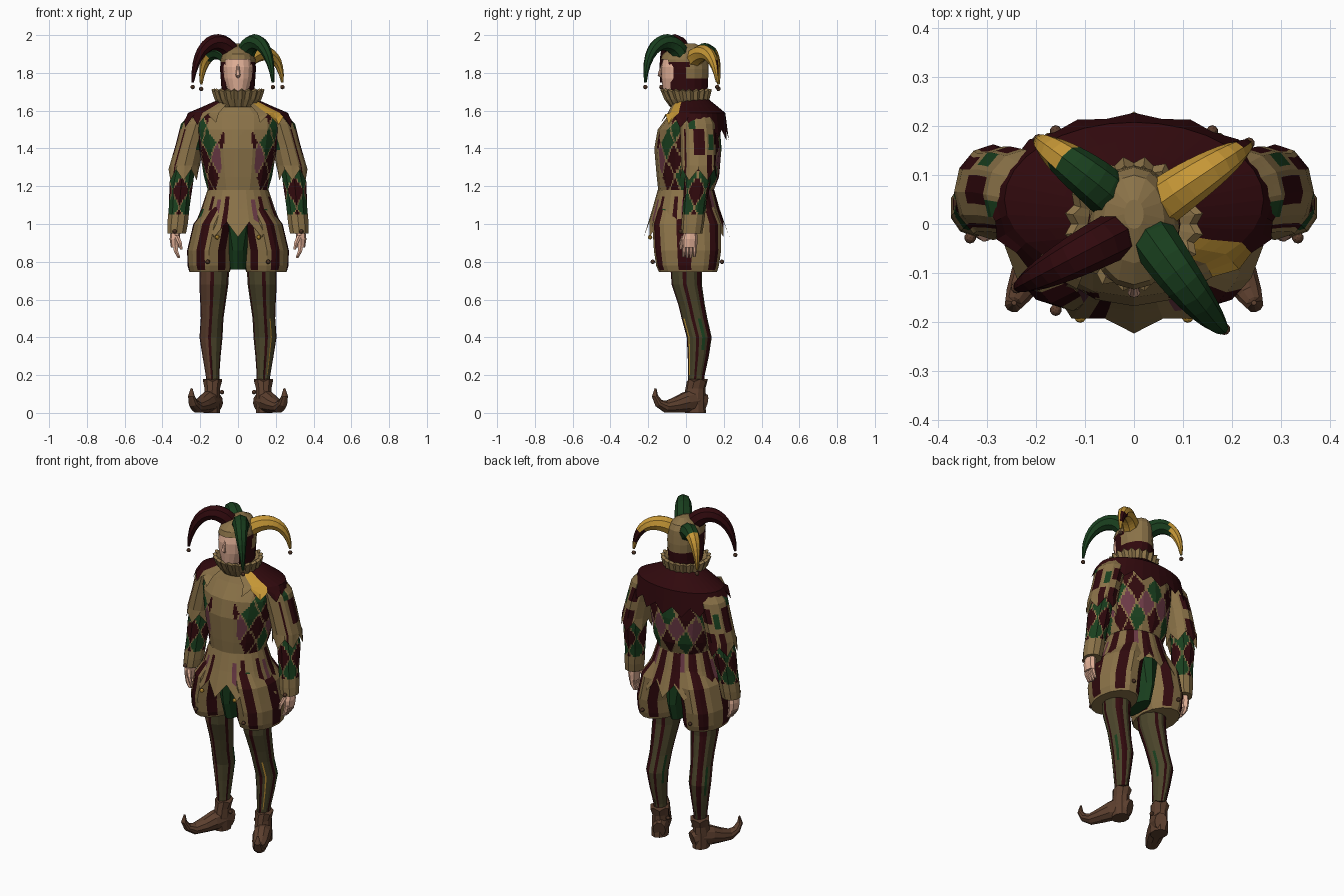
import bpy, bmesh, math
from mathutils import Vector

if "Cube" in bpy.data.objects:
    bpy.data.objects.remove(bpy.data.objects["Cube"])


def linear(h):
    out = []
    for s in (16, 8, 0):
        c = ((h >> s) & 255) / 255
        out.append(c / 12.92 if c <= 0.04045 else ((c + 0.055) / 1.055) ** 2.4)
    return (*out, 1)


COLOURS = {"tan": 0x8A7248, "dark_red": 0x30090D, "green": 0x193F1E, "gold": 0xC69736,
           "skin": 0xE2B097, "mauve": 0x6B3A46, "brown": 0x5C3F2E, "olive": 0x4A442A}
NAMES = list(COLOURS)
for key, value in COLOURS.items():
    bpy.data.materials.new(key).diffuse_color = linear(value)


def finish(name, bm):
    bmesh.ops.recalc_face_normals(bm, faces=bm.faces)
    me = bpy.data.meshes.new(name)
    bm.to_mesh(me)
    bm.free()
    for n in NAMES:
        me.materials.append(bpy.data.materials[n])
    ob = bpy.data.objects.new(name, me)
    bpy.context.collection.objects.link(ob)
    return ob


def skin_rows(name, rows, mat, rule=None, caps=True):
    """Join closed rows of points; rule(angle from front, centre) names the colour or None."""
    bm = bmesh.new()
    vs = [[bm.verts.new(p) for p in row] for row in rows]
    n = len(rows[0])
    for a, b in zip(vs, vs[1:]):
        for j in range(n):
            k = (j + 1) % n
            quad = (a[j], a[k], b[k], b[j])
            c = sum((v.co for v in quad), Vector()) / 4
            th = ((j + 0.5) / n * 360 + 180) % 360 - 180
            m = rule(th, c) if rule else mat
            if m:
                bm.faces.new(quad).material_index = NAMES.index(m)
    if caps:
        for row in (vs[0], vs[-1]):
            bm.faces.new(row).material_index = NAMES.index(mat)
    return finish(name, bm)


def loft(name, rings, n, mat, rule=None, su=1, sv=1, warp=None, caps=True, sx=1):
    """Horizontal elliptical rings (x, y, z, rx, ry), facets split su by sv for patterns."""
    base = []
    for r, (x, y, z, rx, ry) in enumerate(rings):
        row = []
        for i in range(n):
            th = 2 * math.pi * i / n
            s, dz = warp(r, i, th) if warp else (1, 0)
            row.append(Vector((sx * (x + s * rx * math.sin(th)), y - s * ry * math.cos(th), z + dz)))
        base.append([row[i].lerp(row[(i + 1) % n], k / su) for i in range(n) for k in range(su)])
    rows = []
    for a, b in zip(base, base[1:]):
        rows += [[p.lerp(q, k / sv) for p, q in zip(a, b)] for k in range(sv)]
    return skin_rows(name, rows + [base[-1]], mat, rule, caps)


def tube(name, pts, radii, side, n, mat, rule=None):
    """Sweep ellipses along a curve lying square to the side vector."""
    pts = [Vector(p) for p in pts]
    side = Vector(side).normalized()
    rows = []
    for i, p in enumerate(pts):
        t = (pts[min(i + 1, len(pts) - 1)] - pts[max(i - 1, 0)]).normalized()
        up = side.cross(t).normalized()
        a, b = radii[i]
        row = [p + side * a * math.cos(2 * math.pi * k / n) + up * b * math.sin(2 * math.pi * k / n)
               for k in range(n)]
        for q in row:
            q.z = max(q.z, 0)
        rows.append(row)
    return skin_rows(name, rows, mat, rule)


def ball(name, pos, r, mat):
    bm = bmesh.new()
    bmesh.ops.create_icosphere(bm, subdivisions=2, radius=r)
    for v in bm.verts:
        v.co += Vector(pos)
    for f in bm.faces:
        f.material_index = NAMES.index(mat)
    return finish(name, bm)


def diamond(th, z, width, height, z0):
    """Return the row, column and closeness to the edge of a diamond lattice."""
    a, b = th / width + (z - z0) / height + .5, th / width - (z - z0) / height + .5
    i, j = math.floor(a), math.floor(b)
    return i - j, (i + j) // 2, max(abs(a - i - 0.5), abs(b - j - 0.5))


# --- jacket body with diamonds and a plain front panel
def motley(th, c):
    if abs(c.x) < (.075 if c.z > 1.4 else .09) and c.y < 0 or c.z > 1.62:
        return "tan"
    row, col, edge = diamond(abs(th), c.z, 32.7, 0.18, 1.34)
    odd, front = col % 2, abs(th) < 95
    if edge > 0.45:
        return "tan"
    if row == 0:
        return "dark_red" if front and not odd else "mauve"
    if abs(row) == 1:
        return "green" if odd == (row > 0) else "dark_red"
    if abs(row) == 2:
        return "tan" if odd else "green" if front and row > 0 else "dark_red"
    return "dark_red" if odd else "tan"


loft("jacket_body", [(0, 0, 1.10, .165, .15), (0, 0, 1.18, .160, .147), (0, .01, 1.25, .18, .165),
                     (0, .01, 1.40, .205, .178), (0, .015, 1.50, .22, .165), (0, .04, 1.58, .22, .13),
                     (0, .03, 1.63, .13, .09), (0, .02, 1.66, .08, .07)], 16, "tan", motley, 8, 8)


# --- flared jacket skirt with a pointed hem
def skirt_rule(th, c):
    k = int((th + 180) // 7.5)
    if abs(th) < 16:
        return "tan"
    if abs(th) > 100:
        return "dark_red" if k % 4 in (1, 2) and (c.z > 1.0 or k % 4 == 1) else \
            "mauve" if k % 8 == 3 and c.z > 1.08 else "tan"
    if k % 4 == 1 and c.z < 1.14:
        return "dark_red"
    if k % 8 == 3 and 1.02 < c.z < 1.13:
        return "mauve"
    if k % 8 == 6 and .98 < c.z < 1.08:
        return "green"
    return "olive" if k % 8 == 7 and c.z < 1.03 else "tan"


loft("jacket_skirt", [(0, 0, 1.18, .162, .150), (0, 0, 1.08, .195, .178), (0, .003, .98, .238, .212)],
     24, "tan", skirt_rule, 2, 6, caps=False,
     warp=lambda r, i, th: ((1.07, -.05) if i % 2 == 0 else (.96, .03)) if r == 2 else (1, 0))


# --- shoulder cape, open at the front, with a gold flap
def cape_rule(th, c):
    if abs(th) < 24:
        return None
    if 30 < th < 58:
        return "gold"
    return "dark_red" if abs(th) > 50 else "tan"


def cape_warp(r, i, th):
    if r < 3:
        return 1, 0
    return (1.03, .05 * math.cos(th) - .02) if i % 2 == 0 else (.98, .05 * math.cos(th) + .03)


loft("shoulder_cape", [(0, .03, 1.66, .10, .09), (0, .04, 1.62, .19, .13), (0, .05, 1.588, .265, .158),
                       (0, .04, 1.51, .295, .182)], 32, "dark_red", cape_rule, 1, 2, cape_warp, False)

# --- pleated neck ruff
loft("neck_ruff", [(0, .01, 1.62, .095, .095), (0, .005, 1.66, .12, .115), (0, 0, 1.70, .136, .132),
                   (0, 0, 1.705, .12, .115), (0, 0, 1.68, .07, .07)], 40, "tan",
     warp=lambda r, i, th: (1 + (.05 if i % 2 else -.05) * (0 < r < 4), .012 * (i % 2) * (r in (2, 3))))

# --- head and face
loft("neck", [(0, .01, 1.60, .06, .06), (0, -.01, 1.74, .055, .06)], 12, "skin")
loft("face", [(0, -.065, 1.685, .035, .045), (0, -.058, 1.71, .056, .064), (0, -.052, 1.77, .076, .078),
              (0, -.05, 1.83, .081, .082), (0, -.045, 1.88, .074, .075), (0, -.04, 1.90, .05, .05)], 16, "skin")
tube("nose", [(0, -.124, 1.845), (0, -.137, 1.805), (0, -.141, 1.790), (0, -.125, 1.775)],
     [(.007, .005), (.010, .009), (.013, .010), (.008, .005)], (1, 0, 0), 8, "skin")


# --- hood
def hood_rule(th, c):
    if abs(th) < 46 and c.z < 1.865:
        return None
    return "dark_red" if c.z < 1.77 or c.z < 1.86 and c.y < .01 else "tan"


loft("hood", [(0, .01, 1.64, .085, .10), (0, 0, 1.72, .088, .115), (0, 0, 1.82, .095, .12),
              (0, -.008, 1.87, .092, .126), (0, -.004, 1.90, .084, .12), (0, .01, 1.93, .062, .09),
              (0, .02, 1.955, .02, .03)], 16, "tan", hood_rule, 2, 4)


# --- drooping hood horns, each with a bell
def horn(name, p, top, tip, split, patch=None):
    p = [Vector(q) for q in p]
    ts = [k / 12 for k in range(13)]
    pts = [p[0] * (1 - t) ** 3 + p[1] * 3 * t * (1 - t) ** 2 + p[2] * 3 * t * t * (1 - t) + p[3] * t ** 3
           for t in ts]
    d = p[3] - p[0]
    full = (pts[-1].xy - pts[0].xy).length

    def rule(th, c):
        along = (c.xy - pts[0].xy).length / full
        if patch and along > .78 and abs(th) < 70 and 1.79 < c.z < 1.87:
            return patch
        return tip if along > split else top
    radii = [(.042 * (1 - t * t) + .007,) * 2 for t in ts]
    tube(name, pts, radii, (-d.y, d.x, 0), 8, top, rule)
    ball(name + "_bell", p[3] - Vector((0, 0, .025)), .012, "brown")


horn("front_left_horn", [(-.03, -.02, 1.90), (-.09, -.05, 2.01), (-.22, -.12, 1.98), (-.24, -.13, 1.75)],
     "dark_red", "dark_red", 2)
horn("front_right_horn", [(.04, -.03, 1.90), (.07, -.08, 2.01), (.17, -.215, 1.98), (.185, -.215, 1.75)],
     "green", "green", 2)
horn("back_right_horn", [(.04, .03, 1.86), (.10, .08, 1.93), (.22, .15, 1.94), (.235, .165, 1.75)],
     "gold", "gold", 2, "dark_red")
horn("back_left_horn", [(-.04, .05, 1.87), (-.09, .10, 1.95), (-.19, .165, 1.93), (-.195, .172, 1.74)],
     "green", "gold", .72)


# --- colour rules for the limbs, angles counted outwards from the front
def sleeve_rule(th, c):
    if 75 < th < 115 and 1.37 < c.z < 1.49:
        return "dark_red"
    if 60 < th < 85 and c.z >= 1.5 or -50 < th < -30 and 1.4 < c.z < 1.5 or 130 < th < 150 and 1.4 < c.z < 1.48:
        return "green"
    if abs(th) > 160 and c.z < 1.5 and not 1.37 < c.z < 1.41 or 37 < th < 48 and c.z < 1.5:
        return "dark_red"
    return "dark_red" if 120 < th < 140 and c.z < 1.36 else "tan"


def forearm_rule(th, c):
    row, col, edge = diamond(th, c.z, 90, 0.17, 1.175)
    if c.z < 1.05 or edge > .46:
        return "tan"
    return "green" if row % 2 else "dark_red"


def shorts_rule(th, c):
    k = int((th + 180) // 12) % 5
    return "dark_red" if k in (1, 2) and c.z > .76 else "tan"


def stocking_rule(th, c):
    k = int((th % 360) // 15)
    if k in (0, 5, 9, 10, 13, 19):
        return "dark_red"
    if k in (7, 16) and .34 < c.z < .5:
        return "green"
    if c.x < 0 and 1 <= k <= 4:
        return "brown"
    return "gold" if k == 2 and c.x > 0 and .2 < c.z < .5 and th % 15 < 7.5 else "olive"


for sx, s in ((-1, "left_"), (1, "right_")):
    # sleeves and hands
    loft(s + "outer_sleeve", [(.20, .05, 1.585, .05, .08), (.222, .06, 1.53, .08, .092),
                              (.255, .065, 1.42, .075, .094), (.282, .065, 1.31, .08, .092),
                              (.288, .065, 1.26, .08, .098)], 12, "tan", sleeve_rule, 4, 4, caps=False, sx=sx,
         warp=lambda r, i, th: (1, (-.03, .03)[i % 2]) if r == 4 else (1, 0))
    loft(s + "forearm_sleeve", [(.27, .07, 1.38, .055, .06), (.30, .06, 1.22, .066, .07),
                                (.31, .045, 1.10, .058, .062), (.32, .035, 1.0, .057, .06),
                                (.325, .03, .95, .052, .056)], 10, "tan", forearm_rule, 6, 8, sx=sx)
    loft(s + "palm", [(.33, .025, .97, .026, .032), (.335, .02, .92, .027, .042),
                      (.333, .018, .875, .022, .040)], 8, "skin", sx=sx)
    for k in range(4):
        y = .046 - .019 * k
        loft(s + "finger", [(.333, y, .89, .014, .0105), (.328, y, .855, .013, .0105),
                            (.313, y - .002, .82 + .006 * (k in (0, 3)), .008, .007)], 6, "skin", sx=sx)
    loft(s + "thumb", [(.325, -.01, .94, .014, .013), (.308, -.024, .90, .013, .012),
                       (.30, -.028, .865, .007, .007)], 6, "skin", sx=sx)
    # puffed shorts and stockings
    loft(s + "shorts_leg", [(.150, .012, .745, .108, .155), (.152, .01, .78, .116, .168),
                            (.153, .01, .86, .117, .180), (.125, .005, 1.0, .112, .183),
                            (.085, 0, 1.09, .085, .15)], 15, "tan", shorts_rule, 2, 3, sx=sx)
    loft(s + "stocking", [(.125, 0, .80, .08, .085), (.128, .004, .68, .077, .08), (.133, .03, .57, .066, .07),
                          (.137, .045, .50, .06, .068), (.143, .07, .40, .061, .066),
                          (.14, .065, .30, .048, .056), (.135, .055, .20, .036, .044),
                          (.13, .05, .10, .035, .04)], 12, "olive", stocking_rule, 4, 3, sx=sx)
    # curled shoes
    f = Vector((sx * .46, -.888, 0))
    foot = [(-.052, .05, .035, .05), (0, .065, .048, .065), (.06, .056, .052, .056), (.12, .042, .047, .042),
            (.18, .033, .036, .032), (.222, .052, .026, .023), (.244, .09, .018, .016), (.24, .13, .005, .005)]
    heel = Vector((sx * .135, .052, 0))
    tube(s + "shoe", [heel + f * a + Vector((0, 0, z)) for a, z, _, _ in foot],
         [(w, h) for _, _, w, h in foot], (-f.y, f.x, 0), 10, "brown")
    loft(s + "shoe_cuff", [(.138, .05, 0, .046, .055), (.138, .045, .08, .046, .058),
                           (.136, .05, .13, .043, .053), (.135, .06, .165, .052, .056)], 10, "brown", sx=sx,
         warp=lambda r, i, th: (1, .015 * (i % 2)) if r == 3 else (1, 0))
    # small bells
    for x, y, z in ((.16, -.176, .80), (.16, .19, .80), (.11, -.19, .93), (.335, -.028, .96), (.085, .05, .11)):
        ball(s + "bell", (sx * x, y, z), .012, "gold" if x == .11 else "brown")

# --- green trunks between the shorts
loft("trunks", [(0, .01, .76, .045, .12), (0, .01, .86, .055, .15), (0, 0, 1.02, .10, .16)], 12, "green")

for m in bpy.data.materials:
    if m.users and not m.is_grease_pencil:
        m.use_nodes = True
        m.node_tree.nodes["Principled BSDF"].inputs["Base Color"].default_value = m.diffuse_color
